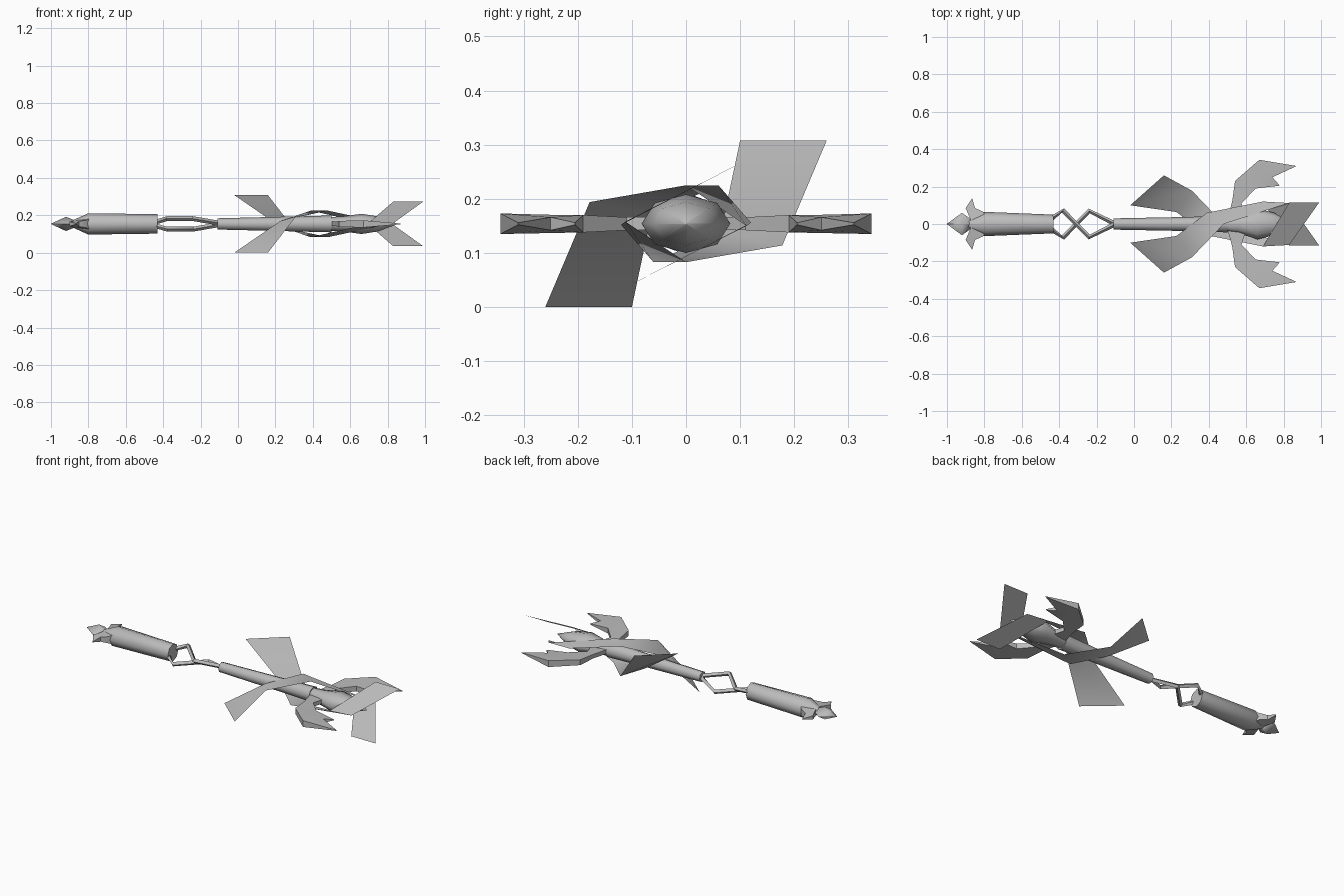
import bpy, bmesh, math
from mathutils import Vector

if "Cube" in bpy.data.objects:
    bpy.data.objects.remove(bpy.data.objects["Cube"])

CZ = 0.154  # height of the long axis
steel = bpy.data.materials.new("steel_grey")
steel.diffuse_color = (0.5, 0.5, 0.5, 1)
steel.use_nodes = True
steel.node_tree.nodes["Principled BSDF"].inputs["Base Color"].default_value = steel.diffuse_color


def make(name, verts, faces, closed=True, angle=50):
    """Mesh object from points given relative to the long axis."""
    me = bpy.data.meshes.new(name)
    me.from_pydata([(x, y, z + CZ) for x, y, z in verts], [], faces)
    if closed:
        bm = bmesh.new()
        bm.from_mesh(me)
        bmesh.ops.recalc_face_normals(bm, faces=bm.faces)
        bm.to_mesh(me)
        bm.free()
    me.materials.append(steel)
    ob = bpy.data.objects.new(name, me)
    bpy.context.collection.objects.link(ob)
    bpy.ops.object.select_all(action='DESELECT')
    ob.select_set(True)
    bpy.context.view_layer.objects.active = ob
    bpy.ops.object.shade_smooth_by_angle(angle=math.radians(angle))
    return ob


def loft(rings):
    """Faces joining equal rings, with capped ends."""
    n, m = len(rings[0]), len(rings)
    faces = [(i * n + j, i * n + (j + 1) % n, (i + 1) * n + (j + 1) % n, (i + 1) * n + j)
             for i in range(m - 1) for j in range(n)]
    faces += [tuple(range(n)), tuple(range((m - 1) * n, m * n))]
    return [p for r in rings for p in r], faces


def lathe(name, profile, sides, angle=50):
    """Solid along x; profile rows are x, y radius, z radius."""
    rings = [[(x, ry * math.cos(2 * math.pi * k / sides), rz * math.sin(2 * math.pi * k / sides))
              for k in range(sides)] for x, ry, rz in profile]
    return make(name, *loft(rings), angle=angle)


def half_turn(points):
    return [(x, -y, -z) for x, y, z in points]


def bar(name, path, r):
    """Square bar following a bent path."""
    rings = []
    for i, p in enumerate(path):
        d = Vector(path[min(i + 1, len(path) - 1)]) - Vector(path[max(i - 1, 0)])
        side = d.cross(Vector((0, 0, 1))).normalized() * r
        up = Vector((0, 0, r))
        p = Vector(p)
        rings.append([tuple(p + side), tuple(p + up), tuple(p - side), tuple(p - up)])
    make(name, *loft(rings))


def plate(name, outline, faces, sy):
    """Flat piece; outline rows are x, y, half thickness."""
    n = len(outline)
    verts = [(x, sy * y, t) for x, y, t in outline] + [(x, sy * y, -t) for x, y, t in outline]
    fs = [tuple(f) for f in faces] + [tuple(i + n for i in reversed(f)) for f in faces]
    fs += [(i, i + n, (i + 1) % n + n, (i + 1) % n) for i in range(n)]
    make(name, verts, fs, angle=30)


# Grip, shaft, pommel spike and head core
lathe("grip", [(-0.90, .012, .012), (-0.80, .065, .057), (-0.43, .05, .052)], 8)
lathe("shaft", [(-0.11, .03, .03), (0.30, .038, .04), (0.50, .045, .045)], 8)
lathe("pommel_spike", [(-1.0, .001, .001), (-0.92, .06, .038), (-0.85, .01, .01)], 4, 80)
lathe("head_core", [(0.46, .035, .035), (0.56, .05, .04), (0.66, .082, .054),
                    (0.75, .06, .04), (0.85, .002, .002)], 8, 80)

# Twisted neck of two bent bars
strand = [(-.44, .03, .01), (-.38, .072, .028), (-.24, -.07, .028), (-.10, 0, .004)]
bar("neck_bar_a", strand, .013)
bar("neck_bar_b", half_turn(strand), .013)

# Spiral ribbon blades, one the half turn of the other
ribbon = [(-.02, -.10, -.154), (.16, -.26, -.154),
          (.227, -.064, .016), (.31, -.178, .04),
          (.39, .06, .071), (.48, 0, .071),
          (.69, .12, .002), (.83, .112, -.004),
          (.83, -.115, -.119), (.99, -.115, -.119)]
strip = [(2 * i, 2 * i + 1, 2 * i + 3, 2 * i + 2) for i in range(4)]
make("ribbon_blade_a", ribbon, strip, closed=False)
make("ribbon_blade_b", half_turn(ribbon), strip, closed=False)

# Forked side blades and pommel prongs on both sides
blade = [(.50, .03, .012), (.525, .12, .012), (.54, .23, .016), (.67, .343, .019),
         (.87, .31, .002), (.74, .25, .012), (.78, .205, .002), (.65, .19, .016),
         (.575, .11, .012), (.60, .03, .012)]
prong = [(-.79, .045, .03), (-.81, .068, .02), (-.85, .085, .014), (-.865, .138, .002),
         (-.90, .085, .012), (-.885, .05, .016), (-.87, .01, .02)]
for sy, side in ((1, "left"), (-1, "right")):
    plate("side_blade_" + side, blade,
          [(0, 1, 8, 9), (1, 2, 7, 8), (2, 3, 5, 7), (3, 4, 5), (5, 6, 7)], sy)
    plate("pommel_prong_" + side, prong, [(0, 1, 2, 5, 6), (2, 3, 4, 5)], sy)
